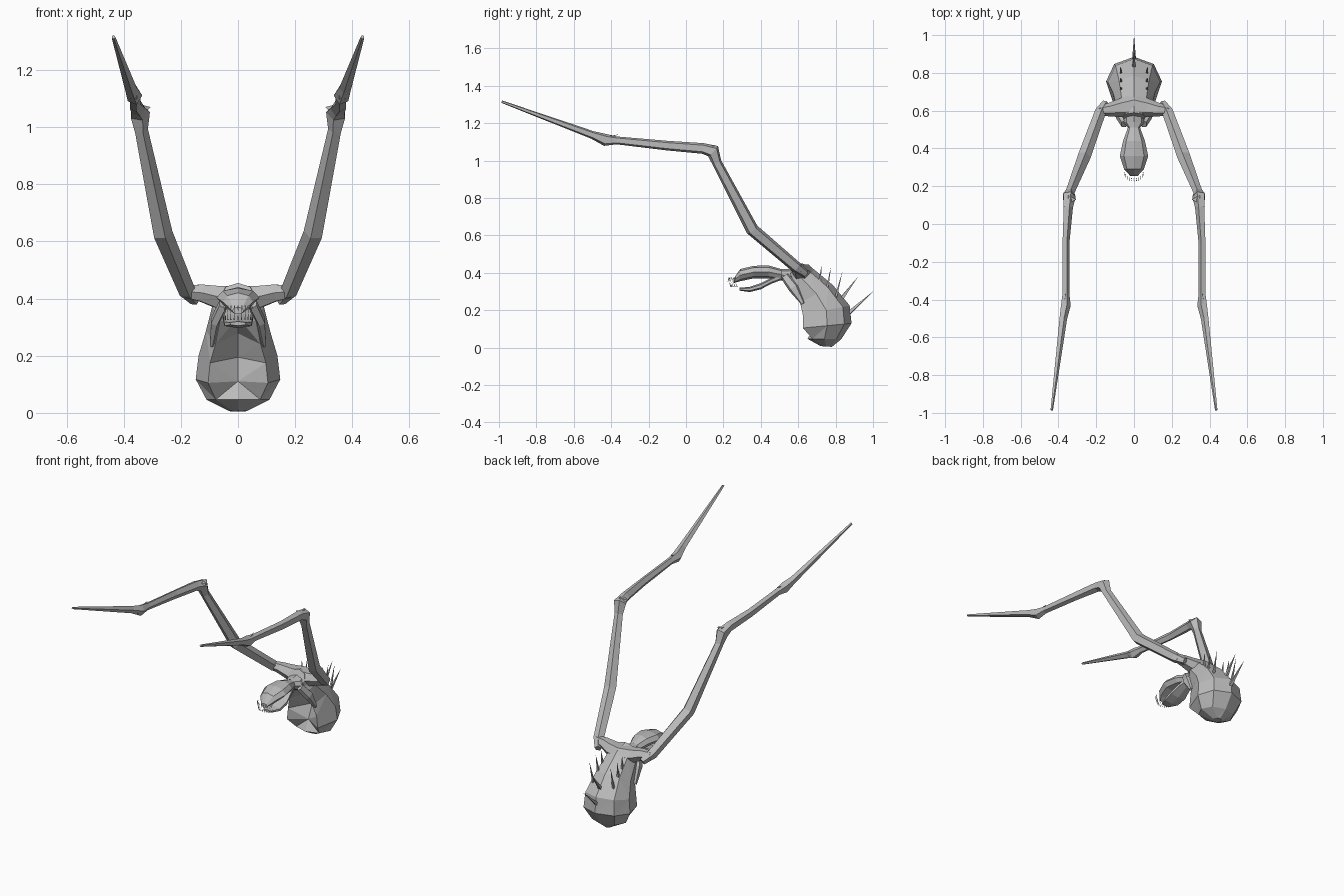
import bpy, bmesh, math
from mathutils import Vector

if "Cube" in bpy.data.objects:
    bpy.data.objects.remove(bpy.data.objects["Cube"])

SKIN = bpy.data.materials.new("grey skin")
SKIN.diffuse_color = (0.5, 0.5, 0.5, 1)
SKIN.use_nodes = True
SKIN.node_tree.nodes["Principled BSDF"].inputs["Base Color"].default_value = SKIN.diffuse_color


def make(name, bm, mirror=False):
    bmesh.ops.recalc_face_normals(bm, faces=bm.faces[:])
    mesh = bpy.data.meshes.new(name)
    bm.to_mesh(mesh)
    bm.free()
    mesh.materials.append(SKIN)
    ob = bpy.data.objects.new(name, mesh)
    bpy.context.collection.objects.link(ob)
    if mirror:
        mod = ob.modifiers.new("Mirror", 'MIRROR')
        mod.use_mirror_merge = False
    return ob


def loft(bm, rings):
    """Skin a list of equal point rings and close both ends."""
    rows = [[bm.verts.new(p) for p in ring] for ring in rings]
    n = len(rows[0])
    for a, b in zip(rows, rows[1:]):
        for i in range(n):
            j = (i + 1) % n
            bm.faces.new((a[i], a[j], b[j], b[i]))
    bm.faces.new(rows[0])
    bm.faces.new(rows[-1])


def tube(bm, path, side=(1, 0, 0), n=5):
    """path: (point, radius along side, radius across)."""
    pts = [Vector(p) for p, _, _ in path]
    rings = []
    for i, (_, ru, rv) in enumerate(path):
        t = (pts[min(i + 1, len(pts) - 1)] - pts[max(i - 1, 0)]).normalized()
        u = Vector(side)
        u = (u - u.dot(t) * t).normalized()
        v = t.cross(u)
        rings.append([pts[i] + u * ru * math.cos(a) + v * rv * math.sin(a)
                      for a in (2 * math.pi * (k + 0.5) / n for k in range(n))])
    loft(bm, rings)


def body_ring(front, back, hw, n=8, hollow=0.0):
    """Ring spanned between two (y, z) points with half width hw."""
    f, b = Vector((0, *front)), Vector((0, *back))
    ring = []
    for k in range(n):
        a = 2 * math.pi * k / n
        p = (f + b) / 2 + (b - f) / 2 * math.cos(a)
        # front corners stay on the silhouette while the middle sinks in
        if hollow and k == n // 2:
            p += (b - f).normalized() * hollow
        elif hollow and abs(k - n // 2) == 1:
            p = f.copy()
        ring.append(p + Vector((math.sin(a) * hw, 0, 0)))
    return ring


def spike(bm, base, tip, r, n=4):
    base, tip = Vector(base), Vector(tip)
    u = (tip - base).orthogonal().normalized()
    v = (tip - base).normalized().cross(u)
    ring = [bm.verts.new(base + r * (u * math.cos(2 * math.pi * k / n) + v * math.sin(2 * math.pi * k / n)))
            for k in range(n)]
    top = bm.verts.new(tip)
    for k in range(n):
        bm.faces.new((ring[k], ring[(k + 1) % n], top))
    bm.faces.new(ring)


# Bulbous body with a hollow belly
bm = bmesh.new()
loft(bm, [body_ring(*r) for r in (
    ((0.54, 0.36), (0.59, 0.455), 0.06, 8),
    ((0.56, 0.32), (0.67, 0.43), 0.09, 8, 0.02),
    ((0.61, 0.24), (0.785, 0.335), 0.112, 8, 0.08),
    ((0.625, 0.175), (0.875, 0.225), 0.138, 8, 0.10),
    ((0.625, 0.105), (0.885, 0.13), 0.148, 8, 0.06),
    ((0.65, 0.047), (0.83, 0.045), 0.11, 8),
    ((0.72, 0.008), (0.78, 0.004), 0.03, 8))])
bmesh.ops.triangulate(bm, faces=bm.faces[:])
make("body", bm)

# Skull tapering back into the neck
bm = bmesh.new()
loft(bm, [body_ring((y, z0), (y, z1), w) for y, z0, z1, w in (
    (0.255, 0.345, 0.37, 0.02), (0.29, 0.355, 0.42, 0.052),
    (0.36, 0.37, 0.437, 0.075), (0.44, 0.37, 0.44, 0.058),
    (0.51, 0.36, 0.42, 0.032), (0.54, 0.345, 0.42, 0.058),
    (0.61, 0.33, 0.43, 0.05))])
make("head_and_neck", bm)

# Open lower jaw
bm = bmesh.new()
loft(bm, [body_ring((y, z0), (y, z1), w, 6) for y, z0, z1, w in (
    (0.285, 0.305, 0.32, 0.03), (0.34, 0.297, 0.325, 0.055),
    (0.40, 0.312, 0.345, 0.06), (0.46, 0.343, 0.375, 0.045),
    (0.52, 0.365, 0.40, 0.025))])
make("jaw", bm)

# Needle teeth in two arcs
bm = bmesh.new()
for k in range(11):
    a = math.pi * (0.08 + 0.84 * k / 10)
    x, y = 0.05 * math.cos(a), 0.275 - 0.045 * math.sin(a)
    spike(bm, (x, y, 0.375), (x, y - 0.008, 0.347), 0.0025, 3)
    spike(bm, (x, y + 0.01, 0.325), (x, y, 0.35), 0.0025, 3)
make("teeth", bm)

# Shoulder bars joining the body to the limbs
bm = bmesh.new()
tube(bm, [((-0.005, 0.625, 0.405), 0.045, 0.065),
          ((0.07, 0.615, 0.405), 0.045, 0.05),
          ((0.13, 0.605, 0.42), 0.034, 0.036),
          ((0.185, 0.60, 0.425), 0.025, 0.025)], (0, 0, 1), 6)
make("shoulder", bm, True)

# Chest flaps beside the hollow belly
bm = bmesh.new()
tube(bm, [((0.05, 0.53, 0.38), 0.02, 0.025), ((0.08, 0.575, 0.32), 0.018, 0.03),
          ((0.092, 0.625, 0.235), 0.008, 0.01)])
make("chest_flap", bm, True)

# Long limbs: upper part, knee, shin, ankle and pointed foot
bm = bmesh.new()
tube(bm, [((0.15, 0.64, 0.395), 0.02, 0.022),
          ((0.18, 0.59, 0.43), 0.031, 0.032),
          ((0.265, 0.355, 0.63), 0.036, 0.036),
          ((0.34, 0.165, 0.99), 0.025, 0.027),
          ((0.345, 0.145, 1.05), 0.037, 0.04),
          ((0.35, 0.09, 1.065), 0.027, 0.03),
          ((0.362, -0.10, 1.08), 0.02, 0.027),
          ((0.362, -0.37, 1.108), 0.02, 0.022),
          ((0.363, -0.43, 1.11), 0.028, 0.034),
          ((0.376, -0.50, 1.137), 0.022, 0.022),
          ((0.436, -0.985, 1.315), 0.007, 0.007)])
make("limb", bm, True)

# Small spurs on the knee and ankle
bm = bmesh.new()
spike(bm, (0.345, 0.13, 1.06), (0.305, 0.13, 1.07), 0.032)
spike(bm, (0.365, -0.47, 1.11), (0.362, -0.36, 1.14), 0.016)
make("joint_spur", bm, True)

# Back spines: three pairs and two longer ones on the middle line
bm = bmesh.new()
for y0, z0, y1, z1 in ((0.715, 0.35, 0.725, 0.445), (0.755, 0.32, 0.775, 0.43),
                       (0.80, 0.265, 0.837, 0.41)):
    spike(bm, (0.068, y0, z0), (0.072, y1, z1), 0.009)
make("side_spine", bm, True)
bm = bmesh.new()
spike(bm, (0, 0.83, 0.26), (0, 0.92, 0.38), 0.013)
spike(bm, (0, 0.87, 0.185), (0, 1.0, 0.30), 0.013)
make("middle_spine", bm)
